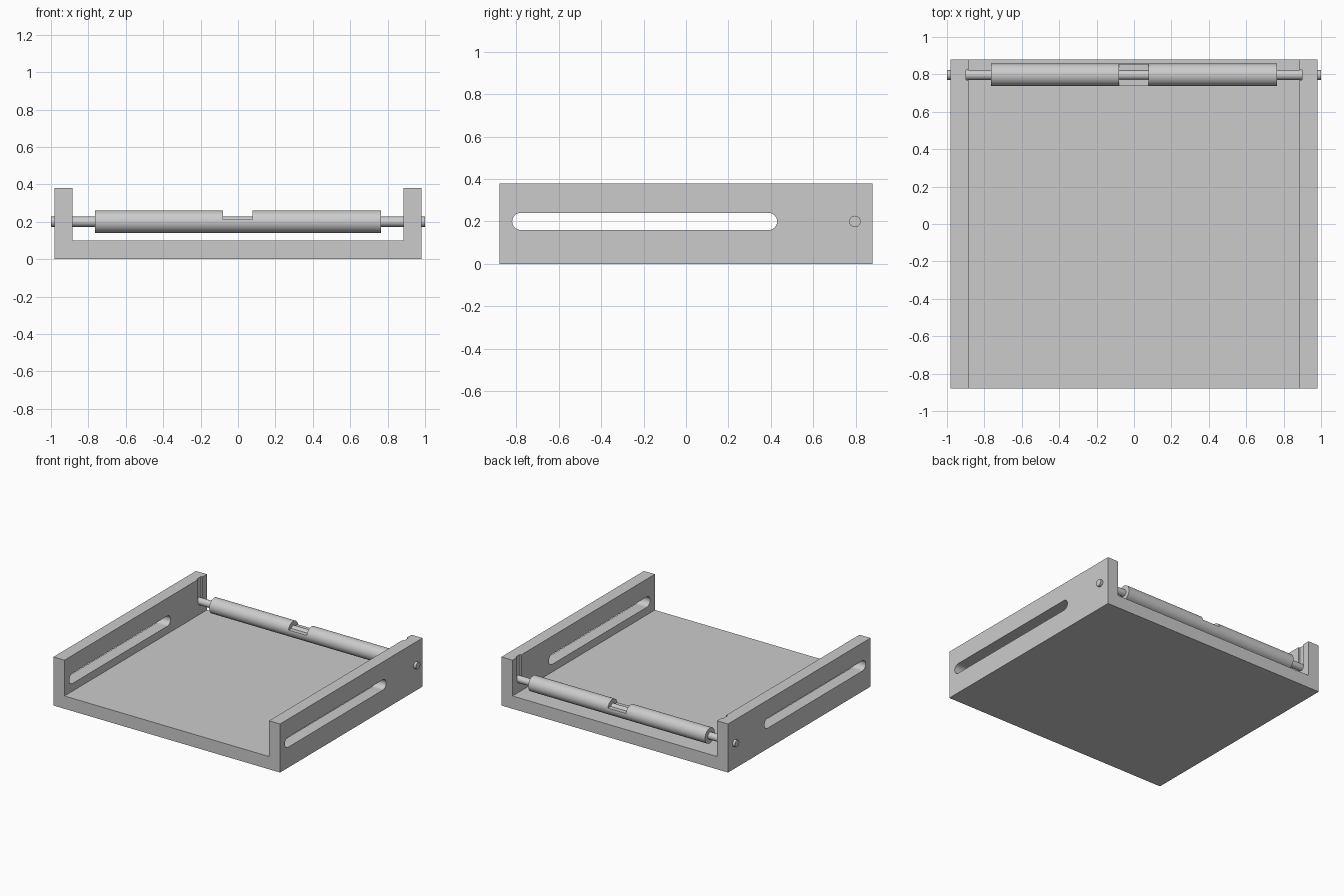
import bpy
from math import pi

default = bpy.data.objects.get("Cube")
if default:
    bpy.data.objects.remove(default, do_unlink=True)

grey = bpy.data.materials.new("plain_grey")
grey.use_nodes = True
colour = (0.6, 0.6, 0.6, 1)
grey.diffuse_color = colour
grey.node_tree.nodes["Principled BSDF"].inputs["Base Color"].default_value = colour

AXLE_Y, AXLE_Z = 0.797, 0.2


def finish(name):
    obj = bpy.context.object
    obj.name = name
    obj.data.materials.append(grey)
    return obj


def box(name, x, y, z):
    """Box spanning the given (low, high) ranges."""
    spans = (x, y, z)
    bpy.ops.mesh.primitive_cube_add(size=1, location=[(a + b) / 2 for a, b in spans])
    bpy.context.object.scale = [b - a for a, b in spans]
    bpy.ops.object.transform_apply(location=False, rotation=False, scale=True)
    return finish(name)


def rod(name, radius, length, y=AXLE_Y, z=AXLE_Z, x=0):
    """Cylinder lying along x."""
    bpy.ops.mesh.primitive_cylinder_add(vertices=48, radius=radius, depth=length,
                                        location=(x, y, z), rotation=(0, pi / 2, 0))
    bpy.ops.object.transform_apply(location=False, rotation=True, scale=False)
    return finish(name)


def boolean(target, tool, operation):
    """Apply a boolean and discard the tool."""
    mod = target.modifiers.new("boolean", "BOOLEAN")
    mod.operation, mod.solver, mod.object = operation, "EXACT", tool
    bpy.context.view_layer.objects.active = target
    bpy.ops.object.modifier_apply(modifier=mod.name)
    bpy.data.objects.remove(tool, do_unlink=True)


def smooth(obj):
    bpy.ops.object.select_all(action="DESELECT")
    obj.select_set(True)
    bpy.context.view_layer.objects.active = obj
    bpy.ops.object.shade_smooth_by_angle()


# U-shaped tray
tray = box("tray", (-0.98, 0.98), (-0.88, 0.88), (0, 0.38))
boolean(tray, box("channel_cutter", (-0.885, 0.885), (-1, 1), (0.1, 0.5)), "DIFFERENCE")

# Round-ended slot through both side walls
boolean(tray, box("slot_cutter", (-1.1, 1.1), (-0.78, 0.39), (0.16, 0.24)), "DIFFERENCE")
for y in (-0.78, 0.39):
    boolean(tray, rod("slot_end_cutter", 0.04, 2.2, y=y), "DIFFERENCE")

# Shallow drop-in grooves above the axle on the inner wall faces
for side in (-1, 1):
    x = sorted((side * 0.87, side * 0.897))
    groove = box("groove_cutter", x, (AXLE_Y - 0.027, AXLE_Y + 0.027), (AXLE_Z, 0.45))
    boolean(tray, groove, "DIFFERENCE")
smooth(tray)

# Axle passing through both walls
smooth(rod("axle", 0.027, 2.0))

# Roller with a flat notch in the middle
roller = rod("roller", 0.06, 1.53)
boolean(roller, box("notch_cutter", (-0.08, 0.077), (0.7, 0.9), (0.212, 0.3)), "DIFFERENCE")
smooth(roller)
